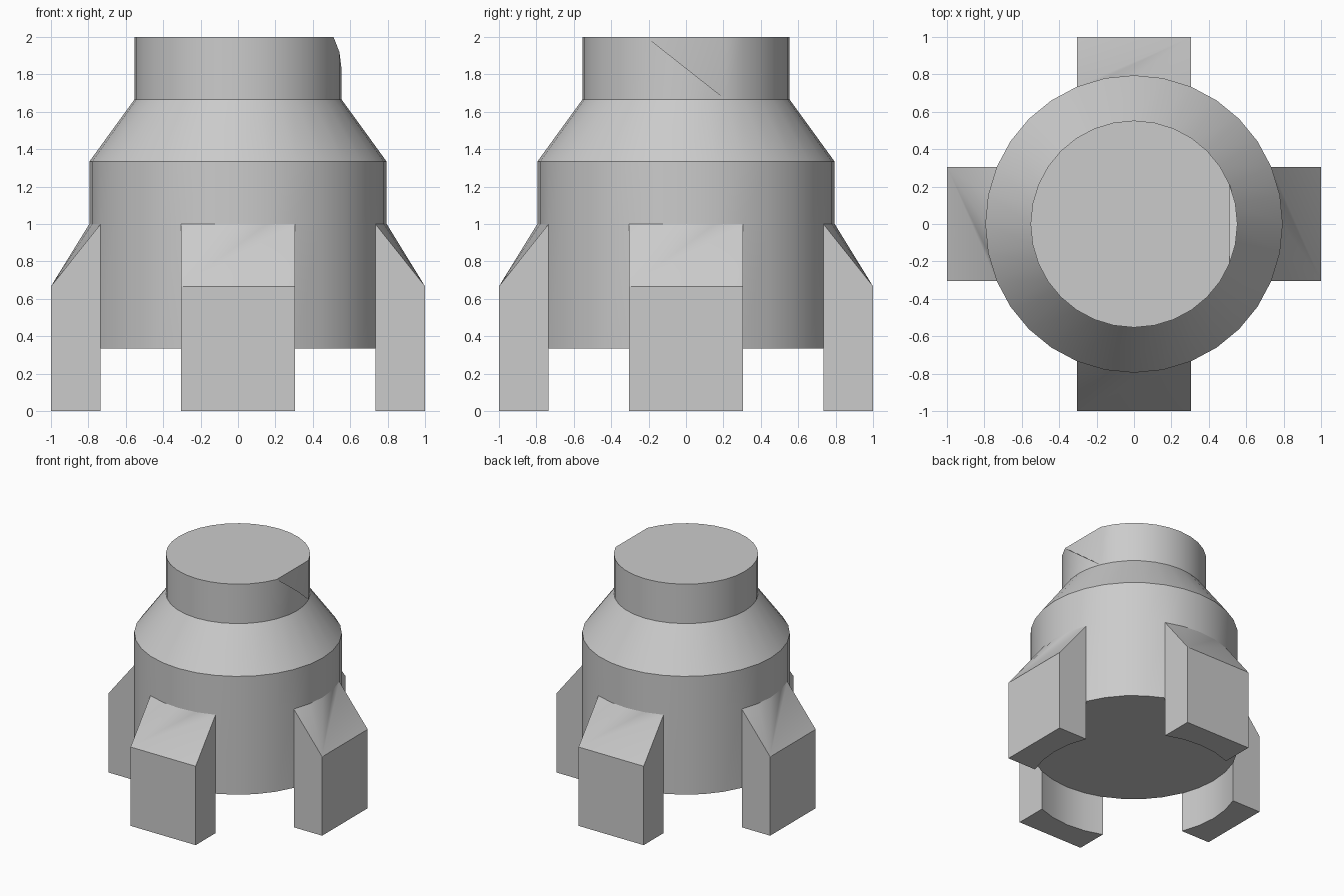
import bpy, bmesh
from math import sin, cos, pi, radians
from mathutils import Matrix

if "Cube" in bpy.data.objects:
    bpy.data.objects.remove(bpy.data.objects["Cube"])

N = 32                 # sides of the round parts
R, r = 0.795, 0.553    # body and neck radius


def pt(rad, k, z):
    a = 2 * pi * k / N
    return (rad * cos(a), rad * sin(a), z)


def make_object(name, faces):
    """Build a mesh from lists of corner points, welded and smooth-shaded."""
    bm = bmesh.new()
    for f in faces:
        bm.faces.new([bm.verts.new(p) for p in f])
    bmesh.ops.remove_doubles(bm, verts=bm.verts, dist=1e-4)
    bmesh.ops.recalc_face_normals(bm, faces=bm.faces)
    me = bpy.data.meshes.new(name)
    bm.to_mesh(me)
    bm.free()
    me.shade_smooth()
    me.set_sharp_from_angle(angle=radians(30))
    ob = bpy.data.objects.new(name, me)
    bpy.context.collection.objects.link(ob)
    return ob


# Turned body: drum, shoulder cone and neck, with the leg joints left open
profile = [(R, 1/3), (R, 1), (R, 4/3), (r, 5/3)]
faces = [[pt(R, k, 1/3) for k in reversed(range(N))]]
for row, ((r0, z0), (r1, z1)) in enumerate(zip(profile, profile[1:])):
    for k in range(N):
        if row == 0 and (k + 2) % 8 < 4:
            continue
        faces.append([pt(r0, k, z0), pt(r0, k + 1, z0),
                      pt(r1, k + 1, z1), pt(r1, k, z1)])

# Neck with a triangular notch cut flat on the right side
y2 = pt(r, 2, 0)[1]


def rim(k):
    y = pt(r, k, 0)[1]
    return pt(r, k, 2 - (y + y2) / (2 * y2) / 3)


for k in range(-2, N - 2):
    base = [pt(r, k, 5/3), pt(r, k + 1, 5/3)]
    if k == 1:
        faces.append(base + [rim(1)])
    elif k < 2:
        faces.append(base + [rim(k + 1), rim(k)])
    else:
        faces.append(base + [pt(r, k + 1, 2), pt(r, k, 2)])
faces.append([pt(r, -2, 2), pt(r, 2, 2), pt(r, 2, 5/3)])   # notch flat
faces.append([rim(k) for k in range(-2, 3)])               # notch ledge
faces.append([pt(r, k, 2) for k in range(2, N - 1)])       # top cap
body = make_object("body", faces)

# Legs: square outside, curved where they meet the drum, sloped on top
w = R * sin(pi / 8)
arc = range(6, 11)
lo_r, lo_l = (w, 1, 0), (-w, 1, 0)
hi_r, hi_l = (w, 1, 2/3), (-w, 1, 2/3)
leg = [[lo_r, lo_l, hi_l, hi_r],
       [lo_l, lo_r] + [pt(R, k, 0) for k in arc],
       [hi_l, hi_r, pt(R, 10, 1)]]
for k in range(6, 10):
    leg.append([hi_r, pt(R, k, 1), pt(R, k + 1, 1)])
    leg.append([pt(R, k, 0), pt(R, k + 1, 0), pt(R, k + 1, 1/3), pt(R, k, 1/3)])
for k, lo, hi in ((6, lo_r, hi_r), (10, lo_l, hi_l)):
    leg.append([lo, pt(R, k, 0), pt(R, k, 1/3), pt(R, k, 1), hi])

for i, side in enumerate(("back", "left", "front", "right")):
    ob = make_object(side + "_leg", leg)
    ob.data.transform(Matrix.Rotation(i * pi / 2, 4, 'Z'))
    # keep normals facing outward on the open shell
    front = ob.data.polygons[0]
    if front.normal.dot(front.center) < 0:
        ob.data.flip_normals()
